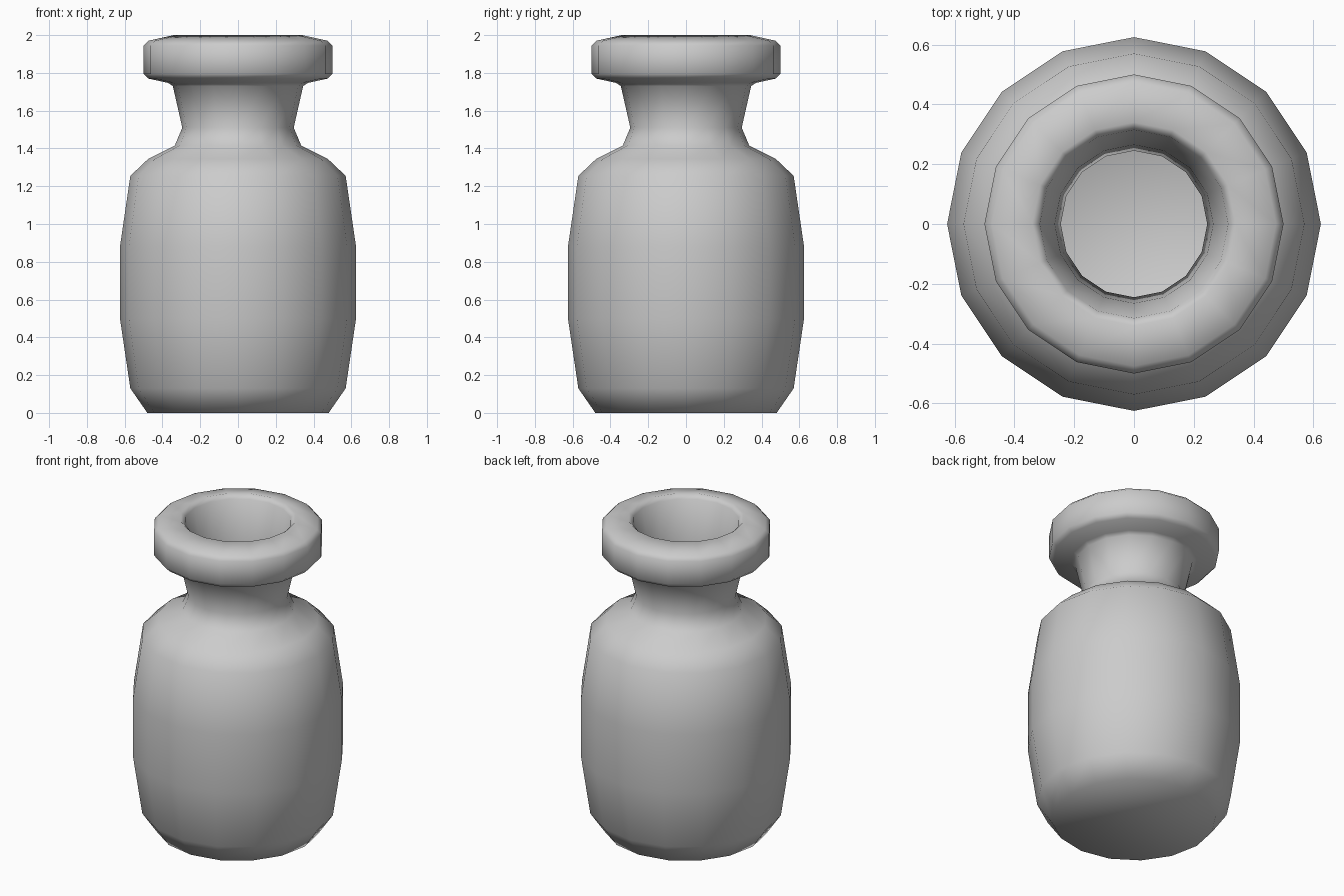
import bpy, bmesh
from math import cos, sin, tau

if "Cube" in bpy.data.objects:
    bpy.data.objects.remove(bpy.data.objects["Cube"])

SIDES = 16

# Profile (radius, height): outside from base to rim, then inside down to the floor
profile = [
    (0.48, 0.0), (0.57, 0.13), (0.625, 0.50), (0.625, 0.88), (0.57, 1.255),
    (0.475, 1.345), (0.335, 1.415), (0.295, 1.51), (0.345, 1.73), (0.37, 1.747),
    (0.475, 1.77), (0.50, 1.795), (0.50, 1.945), (0.475, 1.97), (0.34, 2.0),
    (0.315, 1.975), (0.265, 1.73), (0.245, 1.51), (0.29, 1.38), (0.44, 1.305),
    (0.525, 1.23), (0.575, 0.88), (0.575, 0.50), (0.525, 0.15), (0.45, 0.05),
]


def lathe(name, points):
    bm = bmesh.new()
    rings = [[bm.verts.new((r * cos(tau * i / SIDES), r * sin(tau * i / SIDES), z))
              for i in range(SIDES)] for r, z in points]
    for a, b in zip(rings, rings[1:]):
        for i in range(SIDES):
            j = (i + 1) % SIDES
            bm.faces.new((a[i], a[j], b[j], b[i]))
    # Base and inner floor
    bm.faces.new(rings[0][::-1])
    bm.faces.new(rings[-1])
    bmesh.ops.recalc_face_normals(bm, faces=bm.faces)
    for f in bm.faces:
        f.smooth = True
    mesh = bpy.data.meshes.new(name)
    bm.to_mesh(mesh)
    bm.free()
    obj = bpy.data.objects.new(name, mesh)
    bpy.context.collection.objects.link(obj)
    return obj


# Hollow jar with flared neck and thick rim
lathe("jar", profile)
